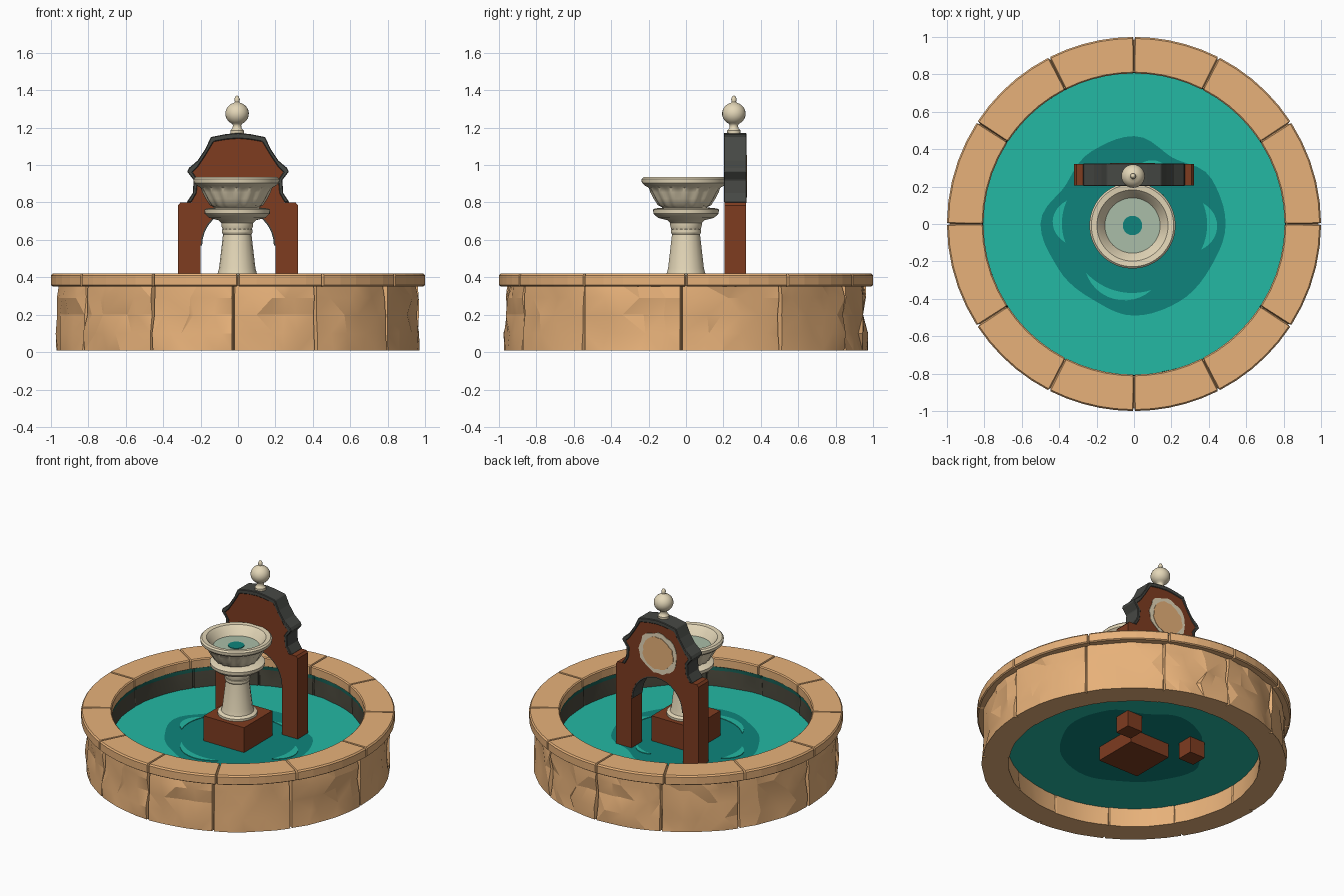
import bpy, bmesh, math, random
from math import sin, cos, pi, radians

if "Cube" in bpy.data.objects:
    bpy.data.objects.remove(bpy.data.objects["Cube"])

random.seed(4)

def mat(name, *rgb):
    m = bpy.data.materials.new(name)
    lin = [(c / 255 / 12.92) if c < 11 else ((c / 255 + 0.055) / 1.055) ** 2.4 for c in rgb]
    m.diffuse_color = (*lin, 1)
    m.use_nodes = True
    m.node_tree.nodes["Principled BSDF"].inputs["Base Color"].default_value = m.diffuse_color
    return m

TAN = mat("tan stone", 232, 178, 122)
RED = mat("red brown brick", 126, 60, 32)
GRAY = mat("dark gray trim", 70, 72, 68)
CREAM = mat("cream stone", 228, 215, 184)
TEAL = mat("teal water", 36, 184, 164)
DEEP = mat("deep teal water", 14, 132, 124)
PALE = mat("pale water", 170, 190, 168)
WET = mat("wet wall stone", 74, 72, 60)
MOSS = mat("dark teal stain", 22, 92, 82)

def finish(bm, name, mats, smooth=None):
    bmesh.ops.remove_doubles(bm, verts=bm.verts[:], dist=0.00005)
    bmesh.ops.recalc_face_normals(bm, faces=bm.faces[:])
    me = bpy.data.meshes.new(name)
    bm.to_mesh(me)
    bm.free()
    for m in mats:
        me.materials.append(m)
    if smooth:
        for p in me.polygons:
            p.use_smooth = True
        me.set_sharp_from_angle(angle=radians(smooth))
    ob = bpy.data.objects.new(name, me)
    bpy.context.collection.objects.link(ob)
    return ob

def prism(name, pts, a, b, m, axis="z", bevel=0):
    """Extrude a flat outline from a to b along y or z."""
    bm = bmesh.new()
    put = (lambda p, t: (p[0], p[1], t)) if axis == "z" else (lambda p, t: (p[0], t, p[1]))
    lo = [bm.verts.new(put(p, a)) for p in pts]
    hi = [bm.verts.new(put(p, b)) for p in pts]
    bm.faces.new(lo)
    bm.faces.new(hi)
    n = len(pts)
    for i in range(n):
        bm.faces.new((lo[i], lo[(i + 1) % n], hi[(i + 1) % n], hi[i]))
    ob = finish(bm, name, [m])
    if bevel:
        mod = ob.modifiers.new("bevel", "BEVEL")
        mod.width = bevel
        mod.segments = 1
    return ob

def lathe(name, prof, m, at=(0, 0), seg=40, lobes=0, zone=(0, 0), smooth=40):
    """Turn an (r, z) profile; scallop it between the zone heights."""
    bm = bmesh.new()
    rings = []
    for r, z in prof:
        amp = 0.03 if lobes and zone[0] <= z <= zone[1] else 0
        rings.append([bm.verts.new((at[0] + r * (1 + amp * cos(lobes * t)) * cos(t),
                                    at[1] + r * (1 + amp * cos(lobes * t)) * sin(t), z))
                      for t in (2 * pi * i / seg for i in range(seg))])
    for A, B in zip(rings, rings[1:]):
        for i in range(seg):
            j = (i + 1) % seg
            bm.faces.new((A[i], A[j], B[j], B[i]))
    return finish(bm, name, [m], smooth)

joints = [radians(d) for d in (0, 33, 63, 90, 117, 147, 180, 213, 243, 270, 297, 327, 360)]

def ring_of_stones(name, section, groove, shift, gap, mats, rough=None, rule=None, smooth=None):
    """Sweep an open (r, z) section round the pool, dipping to the groove section at each joint."""
    bm = bmesh.new()
    rings = []
    for a, b in zip(joints, joints[1:]):
        steps = [(a, groove)] + [(a + gap + (b - a - 2 * gap) * i / 5, section) for i in range(6)]
        for k, (t, sec) in enumerate(steps):
            ring = []
            for r, z in sec:
                dt = 0
                if rough and k:
                    r, dt = rough(r, z, 1 < k < 6)
                ring.append(bm.verts.new((r * cos(t + dt + shift), r * sin(t + dt + shift), z)))
            rings.append(ring)
    for A, B in zip(rings, rings[1:] + rings[:1]):
        for i in range(len(section) - 1):
            bm.faces.new((A[i], A[i + 1], B[i + 1], B[i]))
    if rough:
        bmesh.ops.triangulate(bm, faces=bm.faces[:])
    if rule:
        for f in bm.faces:
            f.material_index = rule(f.calc_center_median())
    return finish(bm, name, mats, smooth)

# --- pool wall: rough stones with joints
wall = [(0.812, 0.358), (0.812, 0.33), (0.808, 0.22), (0.80, 0.01), (0.97, 0.01),
        (0.968, 0.1), (0.96, 0.2), (0.962, 0.29), (0.957, 0.358)]
wall_groove = [(r - 0.03 if r > 0.9 else r + 0.006, z) for r, z in wall]

def chip(r, z, inside):
    if r < 0.9:
        return r + random.uniform(-0.004, 0.004), 0
    j = 0.004 if z < 0.05 else 0.016
    return r + random.uniform(-j, j * 0.6), random.uniform(-0.04, 0.04) if inside and z > 0.05 else 0

def wall_rule(c):
    if math.hypot(c.x, c.y) > 0.83 or c.z < 0.2:
        return 0
    return 2 if c.z > 0.33 else 1

ring_of_stones("wall_stones", wall, wall_groove, radians(-1.5), 0.008,
               [TAN, WET, MOSS], chip, wall_rule, smooth=14)

# --- rim: twelve chamfered capstones
rim = [(0.95, 0.352), (0.992, 0.352), (1.0, 0.358), (1.0, 0.41), (0.992, 0.42),
       (0.812, 0.42), (0.805, 0.413), (0.805, 0.358), (0.815, 0.352)]
rim_groove = [(0.95, 0.356), (0.978, 0.356), (0.98, 0.36), (0.98, 0.398), (0.978, 0.4),
              (0.826, 0.4), (0.824, 0.398), (0.824, 0.358), (0.826, 0.356)]
ring_of_stones("rim_stones", rim, rim_groove, 0, 0.007, [TAN])

# --- pool water, with the dark patch as its inner faces
radii = [0.49, 0.48, 0.41, 0.47, 0.45, 0.42, 0.50, 0.47, 0.46, 0.49, 0.48, 0.47]
blob = []
for i in range(60):
    k, f = divmod(i / 5, 1)
    w = (1 - cos(pi * f)) / 2
    r = radii[int(k)] * (1 - w) + radii[(int(k) + 1) % 12] * w
    blob.append((r * cos(i * pi / 30), r * sin(i * pi / 30)))
bm = bmesh.new()
for z in (0.22, 0.143):
    mid = [bm.verts.new((x, y, z)) for x, y in blob]
    rim_v = [bm.verts.new((0.813 * cos(i * pi / 30), 0.813 * sin(i * pi / 30), z)) for i in range(60)]
    bm.faces.new(mid).material_index = 1
    for i in range(60):
        j = (i + 1) % 60
        bm.faces.new((mid[i], rim_v[i], rim_v[j], mid[j]))
    if z < 0.2:
        for i in range(60):
            j = (i + 1) % 60
            bm.faces.new((rim_v[i], rim_v[j], top[j], top[i]))
    top = rim_v
finish(bm, "pool_water", [TEAL, DEEP])

def crescent(name, ang, span, r, w):
    ts = [-1 + i / 6 for i in range(13)]
    def edge(q, t):
        return (q * cos(ang + t * span), q * sin(ang + t * span))
    outer = [edge(r + w * (1 - t * t), t) for t in ts]
    inner = [edge(r + 0.1 * w * (1 - t * t), t) for t in ts[-2:0:-1]]
    prism(name, outer + inner, 0.218, 0.224, TEAL)

crescent("ripple_front", radians(-105), 0.52, 0.365, 0.05)
crescent("ripple_right", radians(-2), 0.33, 0.385, 0.06)
crescent("ripple_left", radians(178), 0.3, 0.38, 0.055)
crescent("ripple_back", radians(68), 0.25, 0.33, 0.03)

# --- pedestal box and turned column
s = 0.157
prism("pedestal_box", [(-s, -s), (s, -s), (s, s), (-s, s)], 0.045, 0.395, RED)
lathe("column", [(0.128, 0.394), (0.128, 0.41), (0.105, 0.42), (0.097, 0.45), (0.076, 0.63),
                 (0.082, 0.64), (0.082, 0.655), (0.064, 0.665), (0.064, 0.67)],
      CREAM, (-0.004, 0), seg=18, smooth=30)
lathe("saucer", [(0.06, 0.65), (0.075, 0.65), (0.084, 0.672), (0.085, 0.69), (0.1, 0.705), (0.15, 0.718),
                 (0.174, 0.74), (0.176, 0.762), (0.165, 0.768), (0.1, 0.775)], CREAM, (-0.004, 0))

# --- scalloped bowl with water
c = (-0.008, -0.008)
lathe("bowl", [(0.105, 0.768), (0.138, 0.785), (0.16, 0.82), (0.178, 0.855), (0.19, 0.878),
               (0.212, 0.89), (0.228, 0.905), (0.23, 0.925), (0.22, 0.935), (0.19, 0.932), (0.175, 0.915),
               (0.145, 0.868)], CREAM, c, seg=96, lobes=16, zone=(0.78, 0.857))
lathe("bowl_water", [(0, 0.872), (0.15, 0.872)], PALE, c)
lathe("bowl_water_centre", [(0, 0.876), (0.052, 0.876), (0.052, 0.871)], DEEP, c, seg=20)

# --- brick arch with gable
def mirror(half):
    """Right half outline running up to x = 0, continued down the left."""
    return half + [(-x, z) for x, z in reversed(half) if x > 0]

inner = [(0.25, 0.8), (0.222, 0.85), (0.215, 0.92), (0.243, 0.962), (0.215, 0.99),
         (0.175, 1.05), (0.13, 1.125), (0.06, 1.137), (0, 1.142)]
outer = [(0.275, 0.8), (0.242, 0.85), (0.237, 0.92), (0.272, 0.965), (0.262, 0.985),
         (0.215, 1.025), (0.175, 1.085), (0.145, 1.15), (0.07, 1.165), (0, 1.172)]

def arc(r):
    return [(r * cos(pi * i / 16), 0.57 + r * sin(pi * i / 16)) for i in range(17)]

body = mirror([(0.32, 0.03), (0.32, 0.785), (0.308, 0.8)] + inner)
opening = [(0.2, 0.03)] + arc(0.2) + [(-0.2, 0.03)]
prism("brick_arch", body + opening[::-1], 0.206, 0.32, RED, "y")
prism("gable_trim", mirror(outer) + mirror(inner)[::-1], 0.202, 0.324, GRAY, "y", bevel=0.004)
prism("arch_lining", arc(0.202) + arc(0.192)[::-1], 0.208, 0.318, GRAY, "y")

# --- worn medallion on the back of the gable
def patch(r, wob):
    out = []
    for i in range(28):
        t = 2 * pi * i / 28
        q = r * (1 + random.uniform(-wob, wob))
        out.append((q * cos(t) - 0.008, 0.94 + 0.95 * q * sin(t)))
    return out

prism("medallion_border", patch(0.15, 0.05), 0.317, 0.323, CREAM, "y")
prism("medallion_centre", patch(0.118, 0.06), 0.32, 0.326, TAN, "y")

# --- ball finial
ball = [(0.063 * sin(t), 1.275 - 0.06 * cos(t)) for t in (radians(a) for a in range(25, 166, 14))]
lathe("finial", [(0.036, 1.16), (0.036, 1.185), (0.025, 1.195), (0.022, 1.212)] + ball +
      [(0.012, 1.338), (0.015, 1.352), (0.008, 1.368), (0, 1.372)], CREAM, (-0.005, 0.256), seg=24)
